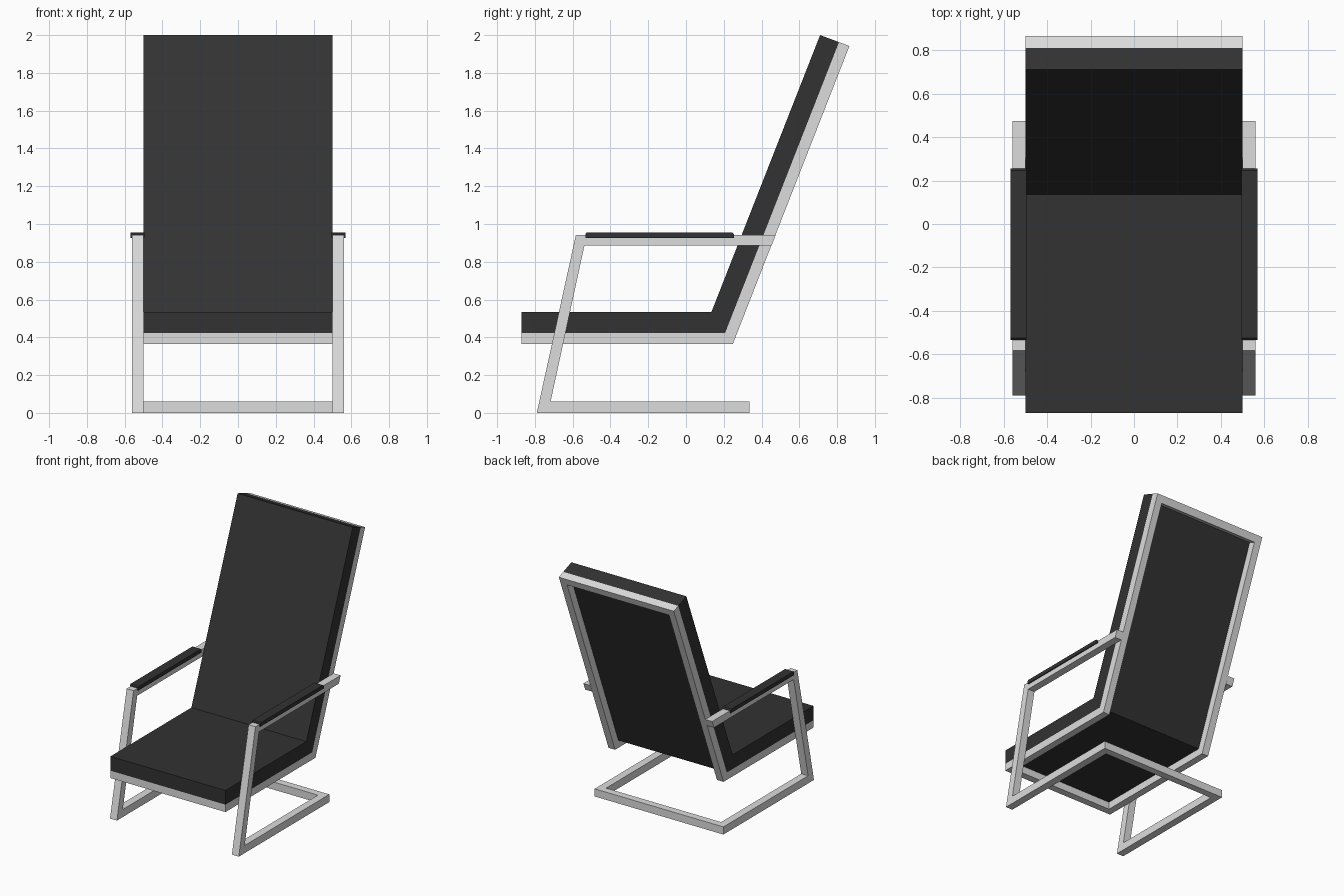
import bpy
import bmesh

cube = bpy.data.objects.get("Cube")
if cube:
    bpy.data.objects.remove(cube, do_unlink=True)


def make_material(name, value):
    mat = bpy.data.materials.new(name)
    mat.use_nodes = True
    colour = (value, value, value, 1)
    mat.diffuse_color = colour
    mat.node_tree.nodes["Principled BSDF"].inputs["Base Color"].default_value = colour
    return mat


metal = make_material("light grey metal", 0.72)
fabric = make_material("charcoal fabric", 0.032)


def prism(name, profile, x0, x1, mat):
    """Extrude a (y, z) side profile from x0 to x1."""
    bm = bmesh.new()
    face = bm.faces.new([bm.verts.new((x0, y, z)) for y, z in profile])
    new = bmesh.ops.extrude_face_region(bm, geom=[face])["geom"]
    moved = [v for v in new if isinstance(v, bmesh.types.BMVert)]
    bmesh.ops.translate(bm, verts=moved, vec=(x1 - x0, 0, 0))
    bmesh.ops.recalc_face_normals(bm, faces=bm.faces)
    mesh = bpy.data.meshes.new(name)
    bm.to_mesh(mesh)
    bm.free()
    mesh.materials.append(mat)
    obj = bpy.data.objects.new(name, mesh)
    bpy.context.collection.objects.link(obj)
    return obj


def pair(name, profile, inner, outer, mat):
    """The same part on both sides."""
    prism("left_" + name, profile, inner, outer, mat)
    prism("right_" + name, profile, -outer, -inner, mat)


def rect(y0, y1, z0, z1):
    return [(y0, z0), (y1, z0), (y1, z1), (y0, z1)]


TUBE = 0.057
HALF = 0.5

# One-piece bent cushion for seat and back
prism("cushion", [(-0.87, 0.423), (-0.87, 0.535), (0.135, 0.535),
                  (0.71, 2.0), (0.81, 1.963), (0.207, 0.423)],
      -HALF, HALF, fabric)

# Tube frame under the seat and behind the back
pair("seat_rail", [(-0.87, 0.365), (0.248, 0.365), (0.865, 1.942),
                   (0.81, 1.963), (0.207, 0.423), (-0.87, 0.423)],
     HALF - TUBE, HALF, metal)
inner = HALF - TUBE
prism("seat_front_bar", rect(-0.87, -0.87 + TUBE, 0.365, 0.423), -inner, inner, metal)
prism("back_top_bar", [(0.865, 1.942), (0.81, 1.963), (0.789, 1.909), (0.844, 1.888)],
      -inner, inner, metal)

# Open side loops: floor runner, leaning upright and arm
pair("side_frame", [(0.335, 0), (-0.79, 0), (-0.583, 0.942), (0.475, 0.942),
                    (0.453, 0.885), (-0.538, 0.885), (-0.717, 0.06), (0.335, 0.06)],
     HALF, HALF + TUBE + 0.003, metal)
prism("floor_back_bar", rect(0.335 - TUBE, 0.335, 0, 0.06), -HALF, HALF, metal)

# Padded arm covers, softened at the ends
pair("arm_pad", [(-0.533, 0.925), (-0.533, 0.947), (-0.525, 0.955),
                 (0.245, 0.955), (0.255, 0.945), (0.255, 0.925)],
     HALF - 0.006, HALF + 0.068, fabric)
